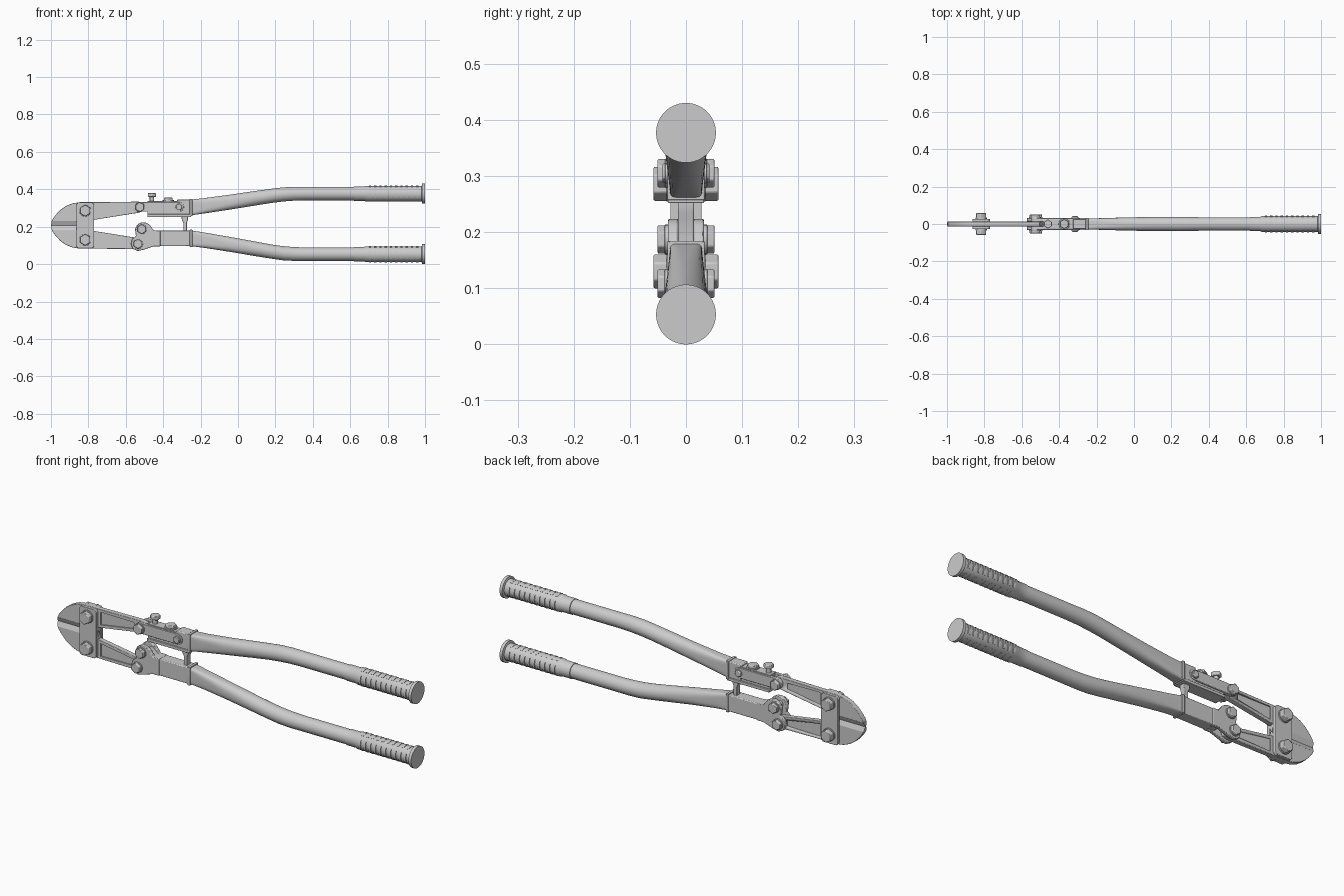
import bpy, bmesh, math
from mathutils import Matrix

if "Cube" in bpy.data.objects:
    bpy.data.objects.remove(bpy.data.objects["Cube"])

MID = 0.207  # mirror height of the two jaws


def finish(name, bm, bevel=0, smooth=30):
    bmesh.ops.recalc_face_normals(bm, faces=bm.faces)
    me = bpy.data.meshes.new(name)
    bm.to_mesh(me)
    bm.free()
    ob = bpy.data.objects.new(name, me)
    bpy.context.collection.objects.link(ob)
    if bevel:
        m = ob.modifiers.new("bevel", 'BEVEL')
        m.width, m.segments, m.limit_method = bevel, 2, 'ANGLE'
    bpy.ops.object.select_all(action='DESELECT')
    ob.select_set(True)
    bpy.context.view_layer.objects.active = ob
    bpy.ops.object.shade_smooth_by_angle(angle=math.radians(smooth))
    return ob


def plate(name, pts, y0, y1, bevel=0.002):
    """Extrude an xz outline from y0 to y1."""
    bm = bmesh.new()
    f = bm.faces.new([bm.verts.new((x, y0, z)) for x, z in pts])
    r = bmesh.ops.extrude_face_region(bm, geom=[f])
    vs = [v for v in r['geom'] if isinstance(v, bmesh.types.BMVert)]
    bmesh.ops.translate(bm, verts=vs, vec=(0, y1 - y0, 0))
    return finish(name, bm, bevel)


def rect(x0, x1, z0, z1):
    return [(x0, z0), (x1, z0), (x1, z1), (x0, z1)]


def slot(x0, x1, z, r, n=8):
    """Rounded bar outline."""
    arc = [math.pi * i / n - math.pi / 2 for i in range(n + 1)]
    return ([(x1 + r * math.cos(a), z + r * math.sin(a)) for a in arc] +
            [(x0 - r * math.cos(a), z - r * math.sin(a)) for a in arc])


def rod(name, loc, r, depth, axis, sides=6, bevel=0.003):
    bm = bmesh.new()
    rot = Matrix.Rotation(math.pi / 2, 4, 'X') if axis == 'Y' else Matrix()
    bmesh.ops.create_cone(bm, cap_ends=True, segments=sides, radius1=r, radius2=r, depth=depth,
                          matrix=Matrix.Translation(loc) @ rot)
    return finish(name, bm, bevel)


def bolt(name, x, z, r, seat, end):
    """Through bolt: shaft, washers and a hex head on each side."""
    rod(name + "_shaft", (x, 0, z), r * 0.6, 2 * seat, 'Y', 20, 0)
    for s, side in ((-1, "front"), (1, "back")):
        rod(f"{name}_washer_{side}", (x, s * (seat + 0.003), z), r * 1.02, 0.008, 'Y', 24, 0.001)
        rod(f"{name}_head_{side}", (x, s * (seat + end) / 2, z), r, end - seat, 'Y')


def loft(name, secs, n=32):
    """Sections (x, centre z, half y, half z, squareness exponent)."""
    bm = bmesh.new()
    rings = []
    for x, zc, a, b, p in secs:
        ring = []
        for i in range(n):
            t = 2 * math.pi * (i + 0.5) / n
            c, s = math.cos(t), math.sin(t)
            ring.append(bm.verts.new((x, a * math.copysign(abs(c) ** (2 / p), c),
                                      zc + b * math.copysign(abs(s) ** (2 / p), s))))
        rings.append(ring)
    for q, r in zip(rings, rings[1:]):
        for i in range(n):
            bm.faces.new((q[i], q[(i + 1) % n], r[(i + 1) % n], r[i]))
    bm.faces.new(rings[0])
    bm.faces.new(rings[-1])
    return finish(name, bm, 0, 35)


def grip_ribs(name, zc, count=10):
    """Short raised arcs on the four sides of the grip."""
    bm = bmesh.new()
    for k in range(count):
        x = 0.70 + k * 0.028
        for q in range(4):
            ro = 0.046 if q % 2 == 0 else 0.0435
            prev = None
            for j in range(7):
                a = q * math.pi / 2 + math.radians(-30 + 10 * j)
                cur = [bm.verts.new((px, r * math.cos(a), zc + r * math.sin(a)))
                       for px, r in ((x, 0.038), (x, ro), (x + 0.012, ro), (x + 0.012, 0.038))]
                if prev:
                    for i in range(4):
                        bm.faces.new((prev[i], prev[(i + 1) % 4], cur[(i + 1) % 4], cur[i]))
                else:
                    bm.faces.new(cur)
                prev = cur
            bm.faces.new(prev)
    finish(name, bm)


# Jaws with recessed arms and wedge cutting edges
jaw = [(-0.996, 0.229), (-0.77, 0.229), (-0.77, 0.237), (-0.53, 0.275), (-0.505, 0.284),
       (-0.494, 0.305), (-0.505, 0.327), (-0.53, 0.334), (-0.765, 0.331), (-0.845, 0.331),
       (-0.885, 0.325), (-0.92, 0.311), (-0.95, 0.29), (-0.975, 0.263), (-0.99, 0.243)]
pocket = [(-0.755, 0.254), (-0.57, 0.284), (-0.57, 0.316), (-0.755, 0.318)]
for name, s in (("upper", 1), ("lower", -1)):
    flip = lambda pts: [(x, MID + s * (z - MID)) for x, z in pts]
    body = plate(name + "_jaw", flip(jaw), -0.013, 0.013)
    for y in (-0.013, 0.013):
        cut = plate(name + "_pocket_cutter", flip(pocket), y - 0.006, y + 0.006, 0)
        cut.hide_render = True
        cut.hide_viewport = True
        m = body.modifiers.new("pocket", 'BOOLEAN')
        m.object, m.solver = cut, 'EXACT'
    bm = bmesh.new()
    ends = []
    for x0, x1 in ((-0.996, -1.0), (-0.77, -0.77)):
        ends.append([bm.verts.new((x, y, MID + s * h)) for x, y, h in
                     ((x0, -0.013, 0.023), (x0, 0.013, 0.023), (x1, 0.003, 0.0), (x1, -0.003, 0.0))])
    for i in range(4):
        bm.faces.new((ends[0][i], ends[0][(i + 1) % 4], ends[1][(i + 1) % 4], ends[1][i]))
    bm.faces.new(ends[0])
    bm.faces.new(ends[1])
    finish(name + "_cutting_edge", bm)

# Side links joining the jaws, and their bolts
for y, side in ((-0.028, "front"), (0.012, "back")):
    link = [(-0.855, 0.084), (-0.78, 0.084), (-0.769, 0.095), (-0.769, 0.319), (-0.78, 0.33),
            (-0.855, 0.33), (-0.864, 0.319), (-0.864, 0.095)]
    plate("jaw_link_" + side, link, y, y + 0.016)
bolt("upper_link_bolt", -0.817, 0.286, 0.031, 0.028, 0.058)
bolt("lower_link_bolt", -0.817, 0.13, 0.031, 0.028, 0.058)

# Upper bracket: channel, raised side bars, flange and adjusting screws
plate("upper_bracket", rect(-0.485, -0.25, 0.265, 0.337), -0.024, 0.024)
plate("upper_bracket_socket", rect(-0.325, -0.25, 0.262, 0.346), -0.027, 0.027, 0.004)
plate("upper_bracket_flange", rect(-0.485, -0.25, 0.252, 0.267), -0.032, 0.032)
for y, side in ((-0.031, "front"), (0.013, "back")):
    plate("upper_side_bar_" + side, slot(-0.525, -0.315, 0.306, 0.026), y, y + 0.018)
bolt("upper_pivot_bolt", -0.525, 0.305, 0.026, 0.03, 0.051)
bolt("upper_bracket_bolt", -0.315, 0.305, 0.018, 0.03, 0.042)
rod("adjust_screw_shaft", (-0.46, 0, 0.345), 0.012, 0.06, 'Z', 16, 0)
rod("adjust_screw_head", (-0.46, 0, 0.37), 0.024, 0.02, 'Z')
rod("lock_screw_washer", (-0.373, 0, 0.339), 0.03, 0.008, 'Z', 24, 0.001)
rod("lock_screw_head", (-0.373, 0, 0.346), 0.026, 0.018, 'Z')

# Lower bracket with forked knuckle
knuckle = [(-0.415, 0.18), (-0.45, 0.18), (-0.474, 0.212), (-0.493, 0.222), (-0.515, 0.224),
           (-0.538, 0.212), (-0.55, 0.19), (-0.549, 0.17), (-0.545, 0.15), (-0.566, 0.134),
           (-0.573, 0.108), (-0.563, 0.082), (-0.537, 0.07), (-0.505, 0.077), (-0.45, 0.095),
           (-0.415, 0.095)]
for y, side in ((-0.032, "front"), (0.014, "back")):
    plate("lower_knuckle_" + side, knuckle, y, y + 0.018, 0.003)
plate("lower_knuckle_core", [(-0.415, 0.18), (-0.452, 0.18), (-0.49, 0.21), (-0.51, 0.15),
                             (-0.46, 0.1), (-0.415, 0.097)], -0.02, 0.02)
plate("lower_bracket", rect(-0.43, -0.25, 0.096, 0.179), -0.029, 0.029, 0.004)
bolt("lower_pivot_bolt", -0.535, 0.108, 0.026, 0.031, 0.051)
bolt("knuckle_bolt", -0.515, 0.187, 0.026, 0.031, 0.051)

# Stop post between the brackets
plate("stop_post", [(-0.268, 0.255), (-0.302, 0.255), (-0.3, 0.235), (-0.292, 0.222),
                    (-0.292, 0.175), (-0.274, 0.175), (-0.274, 0.222), (-0.268, 0.235)],
      -0.014, 0.014)

# Handles: tubes morph from rectangular sockets to round grips
for name, z0, z1 in (("upper", 0.303, 0.377), ("lower", 0.138, 0.0533)):
    at = lambda f: z0 + (z1 - z0) * f
    plate(name + "_socket_collar", rect(-0.258, -0.244, z0 - 0.046, z0 + 0.046), -0.033, 0.033)
    loft(name + "_handle", [
        (-0.25, z0, 0.029, 0.042, 8), (-0.18, at(0.12), 0.031, 0.041, 4),
        (-0.05, at(0.37), 0.035, 0.04, 2.5), (0.1, at(0.68), 0.038, 0.039, 2),
        (0.18, at(0.84), 0.038, 0.038, 2), (0.24, at(0.94), 0.038, 0.038, 2),
        (0.3, at(0.99), 0.037, 0.037, 2), (0.36, z1, 0.036, 0.036, 2), (0.69, z1, 0.036, 0.036, 2)])
    loft(name + "_grip", [
        (0.62, z1, 0.036, 0.036, 2), (0.621, z1, 0.0385, 0.0385, 2), (0.675, z1, 0.0385, 0.0385, 2),
        (0.682, z1, 0.042, 0.042, 2), (0.982, z1, 0.042, 0.042, 2), (0.985, z1, 0.0533, 0.0533, 2),
        (1.0, z1, 0.0533, 0.0533, 2)], 48)
    grip_ribs(name + "_grip_ribs", z1)
